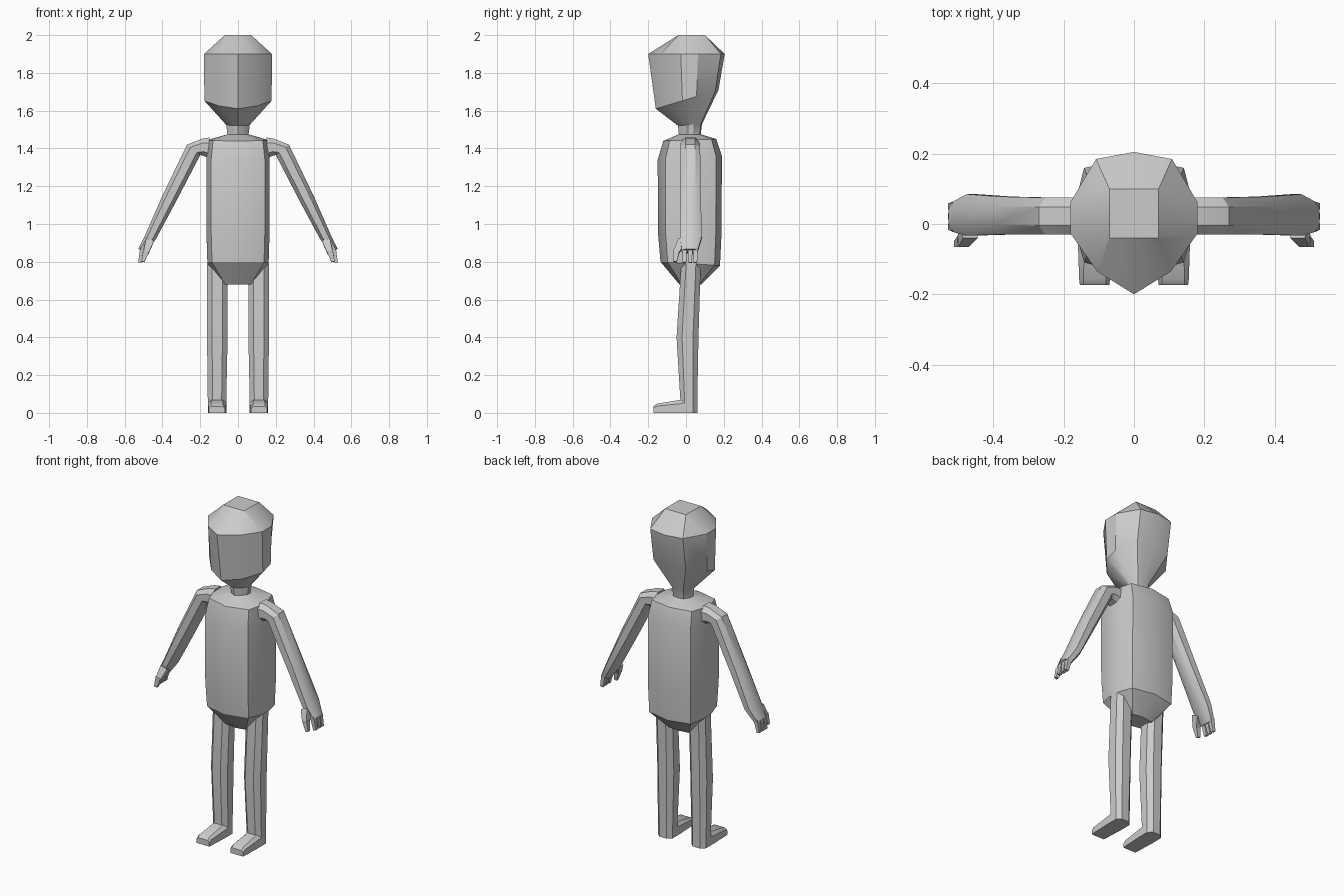
import bpy, bmesh, math
from mathutils import Vector

if "Cube" in bpy.data.objects:
    bpy.data.objects.remove(bpy.data.objects["Cube"])


def loft(name, rings, cap_start=True, cap_end=True, mirror=False, angle=32):
    """Skin a list of equal-length point rings into one object."""
    bm = bmesh.new()
    vs = [[bm.verts.new(p) for p in r] for r in rings]
    n = len(rings[0])
    for a, b in zip(vs, vs[1:]):
        for i in range(n):
            j = (i + 1) % n
            bm.faces.new((a[i], a[j], b[j], b[i]))
    if cap_start:
        bm.faces.new(vs[0][::-1])
    if cap_end:
        bm.faces.new(vs[-1])
    bmesh.ops.recalc_face_normals(bm, faces=bm.faces[:])
    me = bpy.data.meshes.new(name)
    bm.to_mesh(me)
    bm.free()
    me.shade_smooth()
    me.set_sharp_from_angle(angle=math.radians(angle))
    ob = bpy.data.objects.new(name, me)
    bpy.context.collection.objects.link(ob)
    if mirror:
        ob.modifiers.new("Mirror", 'MIRROR')
    return ob


def body_ring(shape, w, yf, yb, zf, zb):
    """Ten-sided ring from a right-half outline, tilted from zf (front) to zb (back)."""
    full = shape + [(-x, y) for x, y in shape[-2:0:-1]]
    return [(x * w, yf + (yb - yf) * (y + 1) / 2, zf + (zb - zf) * (y + 1) / 2)
            for x, y in full]


def limb_ring(p, q, y0, y1, c=0.25):
    """Chamfered rectangle spanning p to q in the xz plane and y0 to y1."""
    uv = [(c, 0), (1 - c, 0), (1, c), (1, 1 - c), (1 - c, 1), (c, 1), (0, 1 - c), (0, c)]
    return [(p[0] + (q[0] - p[0]) * u, y0 + (y1 - y0) * v, p[1] + (q[1] - p[1]) * u)
            for u, v in uv]


def digit(name, start, end, r0, r1):
    """Tapered four-sided finger."""
    a, b = Vector(start), Vector(end)
    d = (b - a).normalized()
    s = d.cross(Vector((0, 1, 0))).normalized()
    t = d.cross(s)
    rings = [[p + (s * i + t * j) * r for i, j in ((1, 1), (-1, 1), (-1, -1), (1, -1))]
             for p, r in ((a, r0), (b, r1))]
    return loft(name, rings, mirror=True)


# Head and neck
head_shape = [(0, -1), (.58, -.68), (1, -.15), (1, .3), (.6, .9), (0, 1)]
square = [(0, -1), (1, -1), (1, -.95), (1, .95), (1, 1), (0, 1)]
loft("head", [
    body_ring(square, .07, -.04, .10, 2.0, 2.0),
    body_ring(head_shape, .18, -.20, .205, 1.90, 1.90),
    body_ring(head_shape, .178, -.16, .172, 1.61, 1.71),
    body_ring(head_shape, .062, -.042, .085, 1.52, 1.53),
    body_ring(head_shape, .056, -.038, .078, 1.475, 1.475),
], cap_end=False)

# Torso
torso_shape = [(0, -1), (.85, -.76), (1, -.24), (1, .24), (.85, .82), (0, 1)]
loft("torso", [
    body_ring(head_shape, .056, -.038, .078, 1.475, 1.475),
    body_ring(torso_shape, .155, -.12, .16, 1.44, 1.45),
    body_ring(torso_shape, .167, -.15, .19, 1.34, 1.36),
    body_ring(torso_shape, .167, -.148, .188, .95, .95),
    body_ring(torso_shape, .162, -.135, .18, .80, .78),
    body_ring(torso_shape, .08, -.035, .08, .68, .68),
], cap_start=False)

# Arms and palms
loft("arm", [
    limb_ring((.15, 1.458), (.15, 1.345), -.03, .075),
    limb_ring((.19, 1.452), (.18, 1.36), -.03, .075),
    limb_ring((.27, 1.42), (.20, 1.365), -.03, .075),
    limb_ring((.40, 1.15), (.33, 1.115), -.03, .078),
    limb_ring((.49, .945), (.435, .92), -.033, .085),
    limb_ring((.528, .868), (.488, .845), -.022, .062),
], mirror=True)

# Fingers and thumbs
for i, y in enumerate((-.008, .022, .05)):
    digit(f"finger_{i + 1}", (.505, y, .87), (.52, y, .795), .013, .009)
digit("thumb", (.468, -.02, .91), (.487, -.052, .85), .022, .015)
digit("thumb_tip", (.486, -.05, .86), (.503, -.057, .80), .016, .009)

# Legs, running down to the heels
loft("leg", [
    limb_ring((.165, .79), (.055, .79), -.025, .078),
    limb_ring((.164, .40), (.055, .40), -.05, .066),
    limb_ring((.160, .07), (.062, .07), -.03, .06),
    limb_ring((.160, 0), (.062, 0), -.03, .06),
], mirror=True)


# Feet
def foot_ring(y, x0, x1, h, c):
    return [(x0, y, 0), (x1, y, 0), (x1, y, h - c), (x1 - c, y, h),
            (x0 + c, y, h), (x0, y, h - c)]


loft("foot", [
    foot_ring(.0, .062, .160, .075, .02),
    foot_ring(-.035, .062, .160, .068, .02),
    foot_ring(-.155, .068, .156, .048, .012),
    foot_ring(-.173, .070, .154, .034, .01),
], mirror=True)
